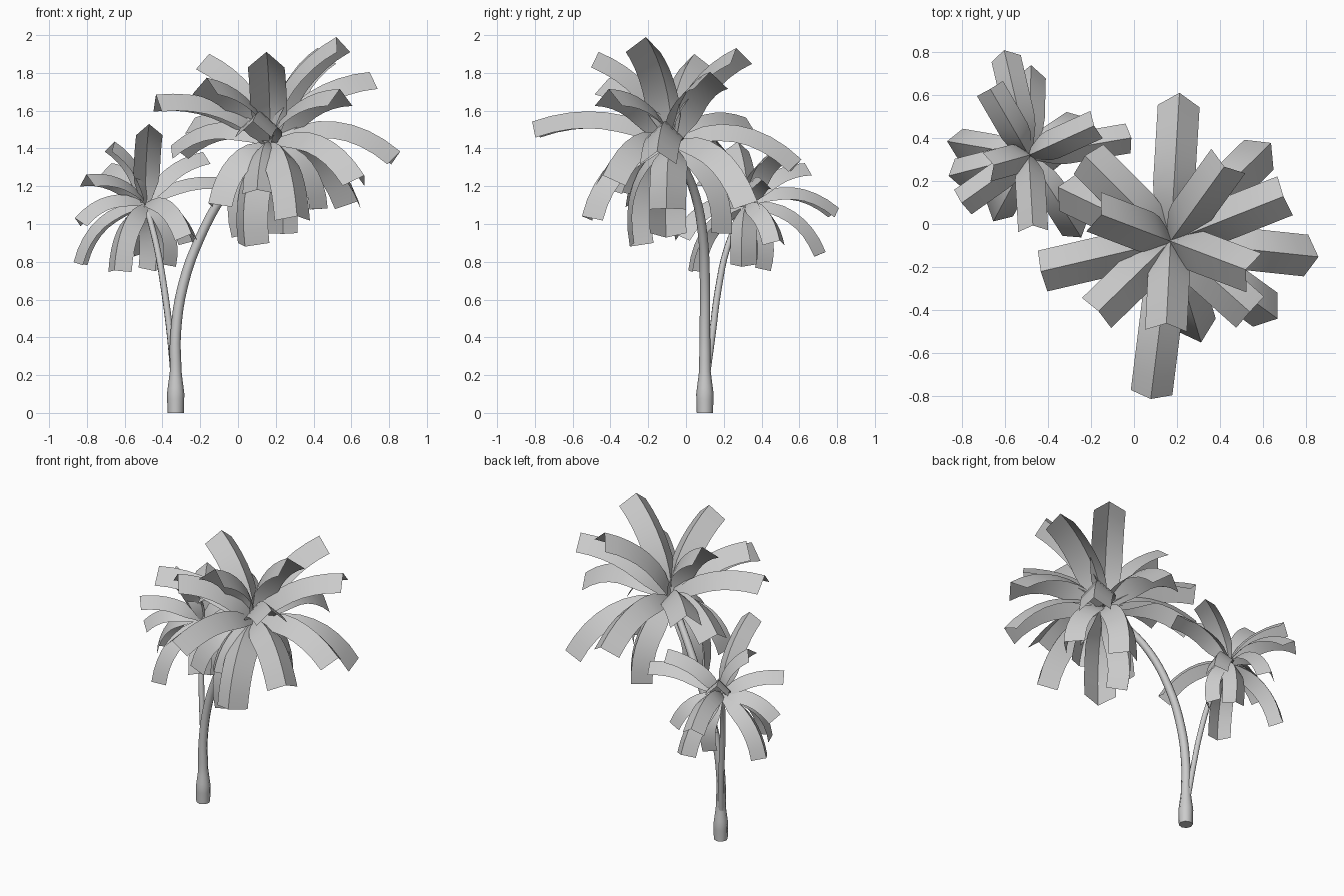
import bpy
import bmesh
from mathutils import Vector

cube = bpy.data.objects.get("Cube")
if cube:
    bpy.data.objects.remove(cube, do_unlink=True)


def make_material(name, colour):
    mat = bpy.data.materials.new(name)
    mat.use_nodes = True
    mat.diffuse_color = colour
    mat.node_tree.nodes["Principled BSDF"].inputs["Base Color"].default_value = colour
    return mat


grey = make_material("plain grey", (0.6, 0.6, 0.6, 1))


def select_only(obj):
    bpy.ops.object.select_all(action="DESELECT")
    obj.select_set(True)
    bpy.context.view_layer.objects.active = obj


def make_trunk(name, points):
    """Round tapering tube through (x, y, z, radius) points."""
    curve = bpy.data.curves.new(name, "CURVE")
    curve.dimensions = "3D"
    curve.bevel_depth = 1
    curve.bevel_resolution = 2
    curve.resolution_u = 4
    curve.use_fill_caps = True
    spline = curve.splines.new("BEZIER")
    spline.bezier_points.add(len(points) - 1)
    for knot, (x, y, z, radius) in zip(spline.bezier_points, points):
        knot.co = (x, y, z)
        knot.radius = radius
        knot.handle_left_type = knot.handle_right_type = "AUTO"
    obj = bpy.data.objects.new(name, curve)
    bpy.context.collection.objects.link(obj)
    select_only(obj)
    bpy.ops.object.convert(target="MESH")
    obj = bpy.context.object
    obj.data.materials.clear()
    obj.data.materials.append(grey)
    bpy.ops.object.shade_smooth_by_angle(angle=0.9)


def make_frond(name, root, tip, width, bend, steps=8):
    """Arched leaf strip with a raised centre ridge, cut square at the tip."""
    root, tip = Vector(root), Vector(tip)
    chord = tip - root
    side = Vector((chord.y, -chord.x, 0)).normalized()
    control = (root + tip) / 2 + side.cross(chord) * bend
    bm = bmesh.new()
    rows = []
    for i in range(steps + 1):
        t = i / steps
        centre = root * (1 - t) ** 2 + control * 2 * t * (1 - t) + tip * t * t
        tangent = (control - root) * (1 - t) + (tip - control) * t
        normal = side.cross(tangent).normalized()
        half = width / 2 * min(1, 0.3 + 2.4 * t)
        drop = half * 0.46
        offsets = (-half, -drop), (0, drop), (half, -drop)
        rows.append([bm.verts.new(centre + side * a + normal * b) for a, b in offsets])
    for near, far in zip(rows, rows[1:]):
        for k in range(2):
            bm.faces.new((near[k], near[k + 1], far[k + 1], far[k]))
    bmesh.ops.recalc_face_normals(bm, faces=bm.faces)
    if sum(face.normal.z for face in bm.faces) < 0:
        bmesh.ops.reverse_faces(bm, faces=bm.faces)
    mesh = bpy.data.meshes.new(name)
    bm.to_mesh(mesh)
    bm.free()
    mesh.materials.append(grey)
    obj = bpy.data.objects.new(name, mesh)
    bpy.context.collection.objects.link(obj)
    select_only(obj)
    bpy.ops.object.shade_smooth_by_angle(angle=1.3)


def make_crown(name, root, width, tips):
    for number, tip in enumerate(tips, start=1):
        # Drooping leaves arch more than rising ones
        bend = 0.34 if tip[2] < root[2] else 0.24
        make_frond(f"{name}_{number}", root, tip, width, bend)


# Trunks: the slim one branches off the flared foot of the tall one
make_trunk("tall_trunk", [
    (-0.33, 0.1, 0, 0.043), (-0.33, 0.1, 0.1, 0.046), (-0.33, 0.1, 0.22, 0.031),
    (-0.33, 0.1, 0.42, 0.028), (-0.29, 0.1, 0.68, 0.027), (-0.2, 0.09, 0.93, 0.025),
    (-0.08, 0.05, 1.15, 0.024), (0.06, -0.02, 1.32, 0.022), (0.17, -0.08, 1.43, 0.02),
])
make_trunk("slim_trunk", [
    (-0.34, 0.11, 0.2, 0.018), (-0.36, 0.14, 0.42, 0.018), (-0.39, 0.17, 0.65, 0.018),
    (-0.43, 0.22, 0.88, 0.017), (-0.49, 0.32, 1.11, 0.015),
])

# Tall crown: rising, level and drooping leaf tips
rising = [
    (0.54, -0.22, 1.95), (0.7, 0.13, 1.76), (0.43, 0.28, 1.89), (0.15, -0.48, 1.87),
    (-0.17, 0.05, 1.86), (-0.17, -0.41, 1.73), (0.54, -0.41, 1.67),
]
level = [
    (-0.43, -0.22, 1.64), (0.08, -0.8, 1.5), (-0.22, 0.31, 1.52),
    (-0.33, 0.16, 1.38), (0.83, -0.15, 1.35), (0.21, 0.58, 1.31),
]
drooping = [
    (0.64, -0.42, 1.23), (0.61, 0.35, 1.1), (0.3, -0.51, 1.03), (0.23, 0.2, 0.95),
    (0.06, -0.26, 0.89), (0.11, -0.36, 1.17), (0.43, -0.1, 1.08), (-0.12, -0.26, 1.1),
    (0.01, -0.1, 0.94),
]
make_crown("tall_crown_leaf", (0.17, -0.08, 1.42), 0.195, rising + level + drooping)

# Small crown
rising = [
    (-0.47, -0.02, 1.5), (-0.67, 0.63, 1.29), (-0.18, 0.46, 1.35),
    (-0.02, 0.4, 1.2), (-0.8, 0.1, 1.23), (-0.67, 0.27, 1.41),
]
drooping = [
    (-0.6, 0.79, 1.06), (-0.48, 0.71, 0.84), (-0.84, 0.23, 1.01), (-0.84, 0.38, 0.79),
    (-0.64, 0.04, 0.75), (-0.26, -0.04, 0.93), (-0.36, 0.3, 0.78),
    (-0.45, 0.42, 0.76), (-0.25, 0.48, 0.9),
]
make_crown("small_crown_leaf", (-0.49, 0.32, 1.1), 0.14, rising + drooping)
